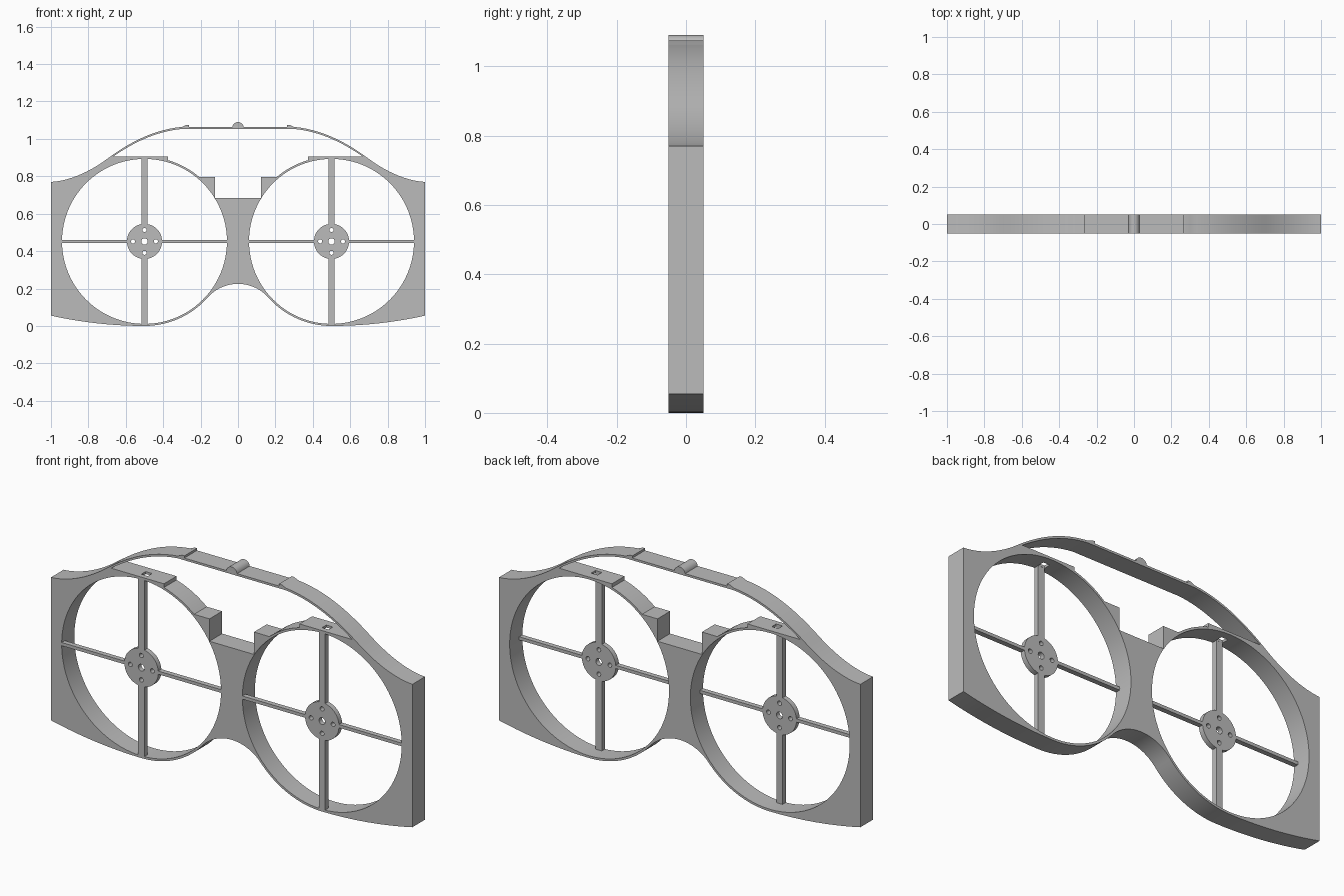
import bpy, bmesh
from math import sin, cos, asin, sqrt, radians, pi
from mathutils import Matrix, Vector
from mathutils.geometry import interpolate_bezier

if "Cube" in bpy.data.objects:
    bpy.data.objects.remove(bpy.data.objects["Cube"])

grey = bpy.data.materials.new("plain grey")
grey.use_nodes = True
grey.diffuse_color = (0.5, 0.5, 0.5, 1)
grey.node_tree.nodes["Principled BSDF"].inputs["Base Color"].default_value = (0.5, 0.5, 0.5, 1)

CX, CZ = 0.5, 0.452          # ring centre
R_IN, R_OUT = 0.441, 0.452   # ring radii
FRONT, BACK = -0.05, 0.05
SPOKE_BACK = -0.025


def arc(cx, cz, r, a0, a1, n):
    return [(cx + r * cos(a0 + (a1 - a0) * i / n), cz + r * sin(a0 + (a1 - a0) * i / n))
            for i in range(n + 1)]


def circle(cx, cz, r, n):
    return arc(cx, cz, r, 0, 2 * pi, n)[:-1]


def bezier(*pts, n=14):
    p, h1, h2, q = [Vector(v) for v in pts]
    return [tuple(v[:2]) for v in interpolate_bezier(p, h1, h2, q, n)]


def mirrored(half):
    """Close a right-hand half profile with its left-hand copy."""
    loop = half + [(-x, z) for x, z in reversed(half)]
    return [p for i, p in enumerate(loop)
            if (Vector(p) - Vector(loop[i - 1])).length > 1e-4]


def finish(name, mesh):
    mesh.materials.clear()
    mesh.materials.append(grey)
    obj = bpy.data.objects.new(name, mesh)
    bpy.context.collection.objects.link(obj)
    return obj


def slab(name, loops, y0, y1):
    """Extrude a profile in x and z, inner loops becoming holes."""
    curve = bpy.data.curves.new(name, "CURVE")
    curve.dimensions = "2D"
    curve.fill_mode = "BOTH"
    curve.extrude = (y1 - y0) / 2
    for loop in loops:
        spline = curve.splines.new("POLY")
        spline.points.add(len(loop) - 1)
        for point, (x, z) in zip(spline.points, loop):
            point.co = (x, z, 0, 1)
        spline.use_cyclic_u = True
    temp = bpy.data.objects.new("temp", curve)
    bpy.context.collection.objects.link(temp)
    graph = bpy.context.evaluated_depsgraph_get()
    mesh = bpy.data.meshes.new_from_object(temp.evaluated_get(graph))
    bpy.data.objects.remove(temp)
    mesh.transform(Matrix.Translation((0, (y0 + y1) / 2, 0)) @ Matrix.Rotation(pi / 2, 4, "X"))
    bm = bmesh.new()
    bm.from_mesh(mesh)
    bmesh.ops.remove_doubles(bm, verts=bm.verts, dist=1e-5)
    bmesh.ops.recalc_face_normals(bm, faces=bm.faces)
    bm.to_mesh(mesh)
    bm.free()
    return finish(name, mesh)


def box(name, x0, x1, y0, y1, z0, z1):
    bm = bmesh.new()
    bmesh.ops.create_cube(bm, size=1)
    bmesh.ops.scale(bm, vec=(x1 - x0, y1 - y0, z1 - z0), verts=bm.verts)
    bmesh.ops.translate(bm, vec=((x0 + x1) / 2, (y0 + y1) / 2, (z0 + z1) / 2), verts=bm.verts)
    mesh = bpy.data.meshes.new(name)
    bm.to_mesh(mesh)
    bm.free()
    return finish(name, mesh)


# Outer outline: arch, ring underside, belly, shoulder, hood, clip and knob
arch_r, arch_z = 0.216, 0.009
tangent = asin((CZ - arch_z) / (arch_r + R_OUT))
belly_r = 2.3
outline = mirrored(
    arc(0, arch_z, arch_r, pi / 2, tangent, 14)
    + arc(CX, CZ, R_OUT, pi + tangent, 1.5 * pi, 24)
    + arc(CX, belly_r, belly_r, -pi / 2, -pi / 2 + asin(0.5 / belly_r), 10)
    + bezier((1, 0.77), (0.9, 0.775), (0.79, 0.826), (0.7, 0.893))
    + bezier((0.7, 0.893), (0.58, 0.982), (0.45, 1.05), (0.3, 1.064))
    + [(0.275, 1.075), (0.262, 1.075), (0.262, 1.064), (0.03, 1.064)]
    + arc(0, 1.06, 0.03, 0.3, pi / 2, 8))

# Opening under the hood, with the ledges and the centre notch
ledge_x, ledge_z, block_z = 0.375, 0.905, 0.797
a_ledge = pi - asin(sqrt(R_OUT ** 2 - (CX - ledge_x) ** 2) / R_OUT)
a_block = pi - asin((block_z - CZ) / R_OUT)
opening = mirrored(
    bezier((0.3, 1.053), (0.44, 1.04), (0.56, 0.98), (0.668, ledge_z))
    + [(ledge_x, ledge_z)]
    + arc(CX, CZ, R_OUT, a_ledge, a_block, 8)
    + [(0.123, block_z), (0.123, 0.685)])

frame = slab("frame", [outline, opening] + [circle(s * CX, CZ, R_IN, 96) for s in (-1, 1)],
             FRONT, BACK)

# Slots through the ledges
for s in (-1, 1):
    cutter = box("slot_cutter", s * CX - 0.018, s * CX + 0.018, -0.024, 0.01, 0.87, 0.95)
    cutter.hide_render = True
    mod = frame.modifiers.new("slot", "BOOLEAN")
    mod.operation = "DIFFERENCE"
    mod.solver = "EXACT"
    mod.object = cutter
    bpy.context.view_layer.objects.active = frame
    bpy.ops.object.modifier_apply(modifier=mod.name)
    bpy.data.objects.remove(cutter)

# Hubs with bolt holes, each held by four spokes
parts = [frame]
for s, side in ((1, "left"), (-1, "right")):
    x = s * CX
    holes = [circle(x, CZ, 0.017, 20)]
    holes += [circle(x + 0.061 * cos(a), CZ + 0.061 * sin(a), 0.011, 16)
              for a in (0, pi / 2, pi, 1.5 * pi)]
    parts.append(slab(side + "_hub", [circle(x, CZ, 0.094, 48)] + holes, FRONT, SPOKE_BACK))
    near, far = 0.088, R_IN + 0.003
    for d, where in ((1, "outer"), (-1, "inner")):
        ends = sorted((x + s * d * near, x + s * d * far))
        box(f"{side}_{where}_spoke", *ends, FRONT, SPOKE_BACK, CZ - 0.008, CZ + 0.008)
    for d, where in ((1, "upper"), (-1, "lower")):
        ends = sorted((CZ + d * near, CZ + d * far))
        box(f"{side}_{where}_spoke", x - 0.017, x + 0.017, FRONT, SPOKE_BACK, *ends)

# Smooth the curved walls, keep the rims sharp
bpy.ops.object.select_all(action="DESELECT")
for obj in parts:
    obj.select_set(True)
bpy.context.view_layer.objects.active = frame
bpy.ops.object.shade_smooth_by_angle(angle=radians(25))
